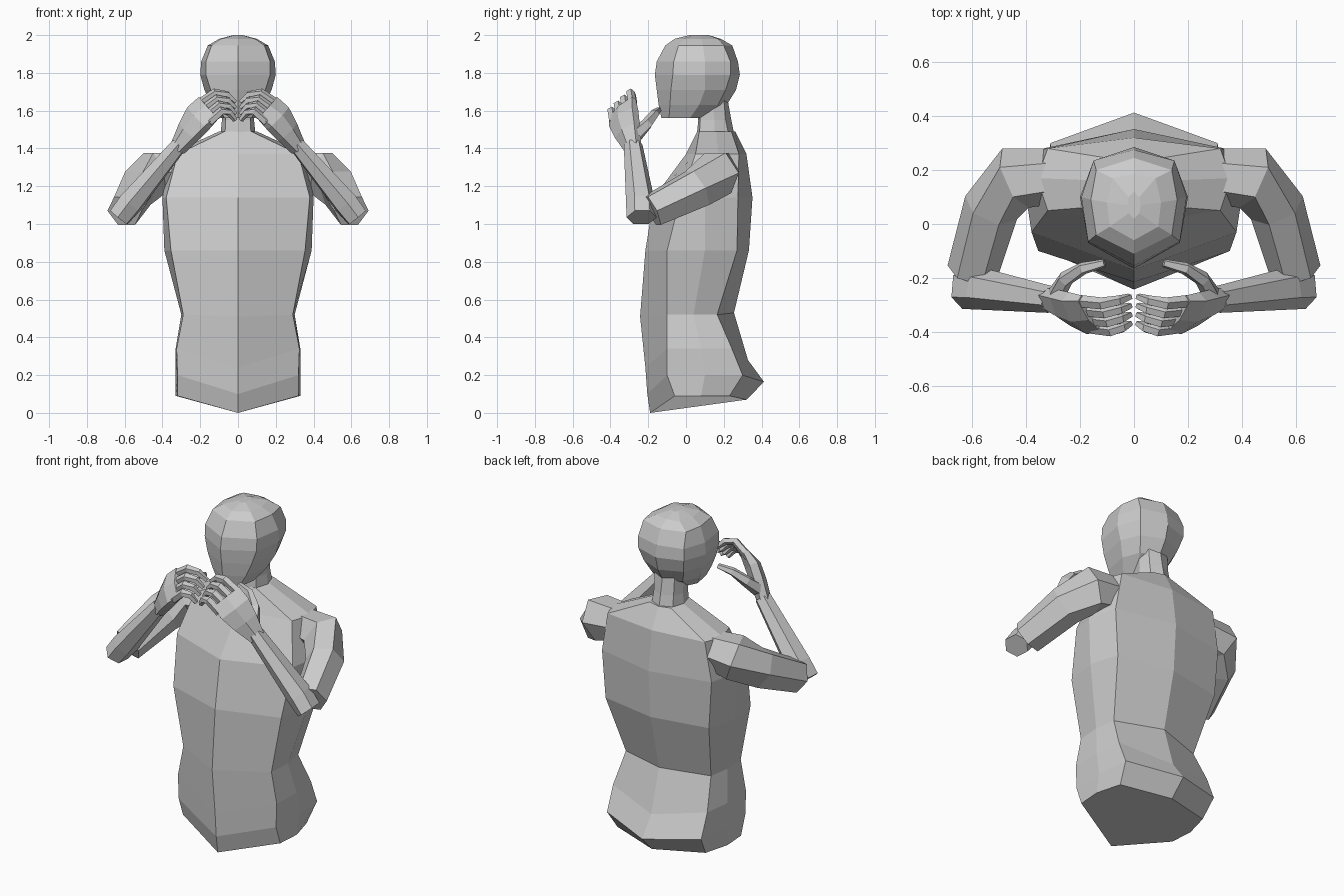
import bpy
import bmesh
import math
from mathutils import Vector

cube = bpy.data.objects.get("Cube")
if cube:
    bpy.data.objects.remove(cube, do_unlink=True)

grey = bpy.data.materials.new("clay_grey")
grey.use_nodes = True
CLAY = (0.6, 0.6, 0.6, 1.0)
grey.diffuse_color = CLAY
grey.node_tree.nodes["Principled BSDF"].inputs["Base Color"].default_value = CLAY


def loft(name, rings):
    """Skin equal-sized rings of points and close both ends."""
    bm = bmesh.new()
    loops = [[bm.verts.new(point) for point in ring] for ring in rings]
    for low, high in zip(loops, loops[1:]):
        count = len(low)
        for i in range(count):
            j = (i + 1) % count
            bm.faces.new((low[i], low[j], high[j], high[i]))
    bm.faces.new(loops[0][::-1])
    bm.faces.new(loops[-1])
    bmesh.ops.recalc_face_normals(bm, faces=bm.faces)
    mesh = bpy.data.meshes.new(name)
    bm.to_mesh(mesh)
    bm.free()
    mesh.materials.append(grey)
    obj = bpy.data.objects.new(name, mesh)
    bpy.context.collection.objects.link(obj)
    return obj


def section(heights, front, front_corner, side, back_corner, back):
    """Symmetric eight-point ring; heights are front, side and back."""
    z_front, z_side, z_back = heights
    half = [(0, front, z_front),
            (*front_corner, z_side), (*side, z_side), (*back_corner, z_side),
            (0, back, z_back)]
    return half + [(-x, y, z) for x, y, z in half[-2:0:-1]]


def level(z, *outline):
    return section((z, z, z), *outline)


def tube(name, path, across, sides=6, mirror=1):
    """Faceted limb along (centre, width, depth) stations; width follows across."""
    centres = [Vector(station[0]) for station in path]
    across = Vector(across)
    rings = []
    for i, (_, width, depth) in enumerate(path):
        before = centres[max(i - 1, 0)]
        after = centres[min(i + 1, len(path) - 1)]
        along = (after - before).normalized()
        u = (across - along * across.dot(along)).normalized()
        v = along.cross(u)
        ring = []
        for k in range(sides):
            angle = math.tau * (k + 0.5) / sides
            p = centres[i] + u * width * math.cos(angle) + v * depth * math.sin(angle)
            ring.append((p.x * mirror, p.y, p.z))
        rings.append(ring)
    return loft(name, rings)


# Torso, from the seat up to the base of the neck
loft("torso", [
    section((0, .09, .07), -.19, (.32, -.06), (.33, .08), (.29, .23), .32),
    section((.1, .2, .164), -.205, (.32, -.1), (.33, .1), (.31, .3), .413),
    section((.24, .34, .28), -.215, (.325, -.1), (.33, .08), (.31, .243), .328),
    section((.51, .52, .53), -.243, (.29, -.1), (.3, .04), (.28, .165), .254),
    level(.86, -.215, (.355, -.1), (.39, .1), (.34, .27), .333),
    level(1.14, -.17, (.38, -.03), (.4, .1), (.36, .275), .352),
    level(1.37, 0, (.32, .05), (.36, .17), (.32, .28), .32),
    level(1.49, .06, (.07, .07), (.1, .16), (.07, .24), .26),
])

# Neck
loft("neck", [
    level(1.45, .055, (.07, .07), (.095, .15), (.07, .23), .26),
    level(1.55, .065, (.065, .075), (.085, .15), (.065, .21), .24),
    level(1.66, .05, (.065, .07), (.085, .14), (.065, .2), .22),
])

# Head with a tapering jaw and a ridged face
loft("head", [
    level(1.56, -.13, (.07, -.09), (.09, .02), (.06, .08), .1),
    level(1.63, -.145, (.11, -.085), (.14, .07), (.1, .17), .215),
    level(1.71, -.155, (.145, -.08), (.178, .1), (.13, .21), .265),
    level(1.79, -.165, (.17, -.07), (.2, .1), (.15, .235), .285),
    level(1.86, -.155, (.17, -.065), (.195, .1), (.15, .235), .275),
    level(1.945, -.11, (.14, -.04), (.16, .09), (.14, .2), .245),
    level(1.98, -.06, (.09, -.01), (.1, .08), (.08, .17), .185),
    level(2.0, .02, (.02, .04), (.025, .07), (.02, .1), .12),
])

# Arms, raised with the hands curled in front of the face
UP = (0, 0, 1)
HAND_SPREAD = Vector((.07, .11, .11))
INDEX = Vector((.19, -.285, 1.655))
LITTLE = Vector((.13, -.385, 1.56))

for side, mirror in (("left", 1), ("right", -1)):
    tube(side + "_upper_arm", [
        ((.26, .18, 1.29), .1, .1),
        ((.44, .17, 1.27), .13, .12),
        ((.53, .06, 1.19), .115, .105),
        ((.6, -.18, 1.07), .095, .095),
    ], UP, mirror=mirror)
    tube(side + "_forearm", [
        ((.63, -.235, 1.035), .065, .08),
        ((.57, -.24, 1.11), .07, .078),
        ((.31, -.28, 1.42), .045, .05),
    ], UP, mirror=mirror)
    tube(side + "_palm", [
        ((.32, -.28, 1.4), .05, .04),
        ((.26, -.31, 1.49), .085, .045),
        ((.21, -.33, 1.56), .105, .045),
        ((.155, -.335, 1.615), .105, .028),
    ], HAND_SPREAD, mirror=mirror)

    # Thumb
    tube(side + "_thumb", [
        ((.29, -.265, 1.47), .04, .035),
        ((.255, -.205, 1.53), .033, .03),
        ((.19, -.165, 1.585), .024, .024),
        ((.11, -.145, 1.605), .015, .016),
    ], UP, sides=5, mirror=mirror)

    # Four bent fingers fanned from index to little
    for k, finger in enumerate(("index", "middle", "ring", "little")):
        base = INDEX.lerp(LITTLE, k / 3)
        reach = base.x - .015
        tube(f"{side}_{finger}_finger", [
            (base + Vector((.02, 0, -.02)), .024, .024),
            (base + Vector((-reach * .4, -.01, .04)), .024, .023),
            (base + Vector((-reach * .75, 0, .03)), .02, .02),
            (base + Vector((-reach, .015, -.01)), .013, .014),
        ], HAND_SPREAD, sides=5, mirror=mirror)
